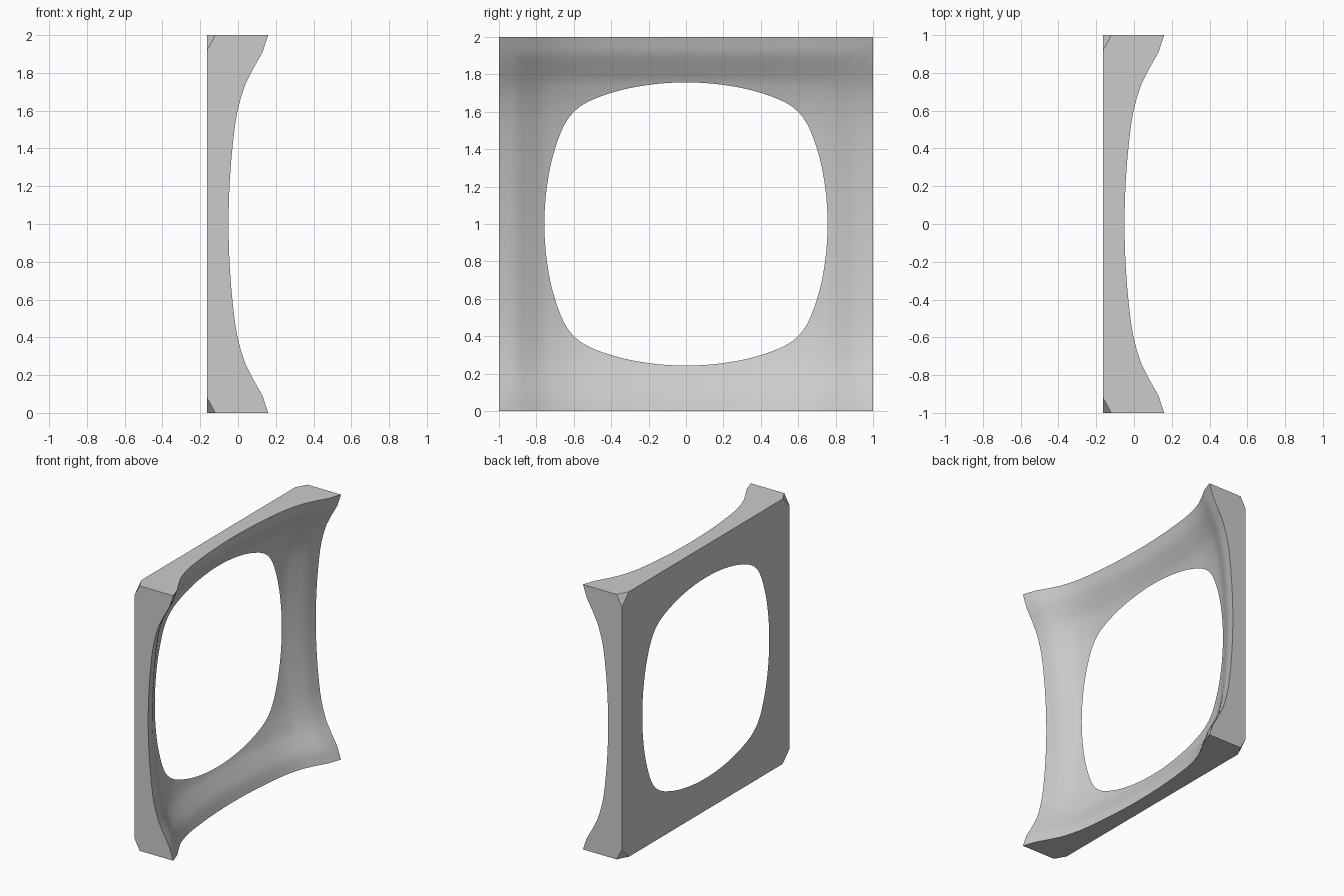
import bpy, bmesh, math
from mathutils import Vector

cube = bpy.data.objects.get("Cube")
if cube:
    bpy.data.objects.remove(cube, do_unlink=True)

BACK = -0.165      # plane of the flat back
RIM_MID = -0.05    # front edge height at the middle of each side
PER_SIDE = 32      # segments along each side
RINGS = 14         # steps from the hole to the outer edge

# Flare profile: distance from the centre line, rise of the surface
PROFILE = [(0, 0), (0.2, 0.005), (0.4, 0.02), (0.6, 0.0475), (0.757, 0.095),
           (0.83, 0.135), (0.91, 0.18), (1, 0.21)]


def slope(i):
    a, b = PROFILE[max(i - 1, 0)], PROFILE[min(i + 1, len(PROFILE) - 1)]
    return 0 if i == 0 else (b[1] - a[1]) / (b[0] - a[0])


def rise(t):
    """Smooth curve through the flare profile."""
    t = min(abs(t), 1)
    i = max(k for k in range(len(PROFILE) - 1) if PROFILE[k][0] <= t)
    (t0, f0), (t1, f1) = PROFILE[i], PROFILE[i + 1]
    h = t1 - t0
    u = (t - t0) / h
    v = 1 - u
    return (f0 * (1 + 2 * u) * v * v + f1 * (3 - 2 * u) * u * u
            + h * u * v * (slope(i) * v - slope(i + 1) * u))


def surface(y, z):
    """The dish is the sum of one flare in each direction."""
    return RIM_MID - rise(1) + rise(y) + rise(z)


def hole_fraction(y, z):
    """How far out along a ray the dish meets the back plane."""
    lo, hi = 0, 1
    for _ in range(40):
        mid = (lo + hi) / 2
        if surface(y * mid, z * mid) < BACK:
            lo = mid
        else:
            hi = mid
    return hi


# Points round the square outline
outline = []
for k in range(4):
    c, s = round(math.cos(k * math.pi / 2)), round(math.sin(k * math.pi / 2))
    for i in range(PER_SIDE):
        t = math.tan((i / PER_SIDE - 0.5) * math.pi / 2)
        outline.append((c - s * t, s + c * t))

# Rings: dish from hole to front edge, then the back outline
bm = bmesh.new()
rings = [[] for _ in range(RINGS + 2)]
for y, z in outline:
    start = hole_fraction(y, z)
    for j in range(RINGS + 1):
        r = start + (1 - start) * j / RINGS
        x = BACK if j == 0 else surface(y * r, z * r)
        rings[j].append(bm.verts.new((x, y * r, z * r + 1)))
    rings[-1].append(bm.verts.new((BACK, y, z + 1)))

# Join the rings into dish, side walls and flat back
n = len(outline)
for j, ring in enumerate(rings):
    nxt = rings[(j + 1) % len(rings)]
    for i in range(n):
        k = (i + 1) % n
        bm.faces.new((ring[i], ring[k], nxt[k], nxt[i]))
bmesh.ops.recalc_face_normals(bm, faces=bm.faces)

# Cut off the four back corners
for sy in (-1, 1):
    for sz in (-1, 1):
        cut = bmesh.ops.bisect_plane(
            bm, geom=bm.verts[:] + bm.edges[:] + bm.faces[:], dist=1e-5,
            plane_co=(BACK + 0.045, sy, 1 + sz),
            plane_no=Vector((-1 / 0.045, sy / 0.083, sz / 0.083)).normalized(),
            clear_outer=True)
        edges = [e for e in cut["geom_cut"] if isinstance(e, bmesh.types.BMEdge)]
        bmesh.ops.edgeloop_fill(bm, edges=edges)
bmesh.ops.recalc_face_normals(bm, faces=bm.faces)

mesh = bpy.data.meshes.new("dished_panel")
bm.to_mesh(mesh)
bm.free()
panel = bpy.data.objects.new("dished_panel", mesh)
bpy.context.collection.objects.link(panel)

# Plain grey material
grey = bpy.data.materials.new("light grey")
grey.use_nodes = True
colour = (0.6, 0.6, 0.6, 1)
grey.diffuse_color = colour
grey.node_tree.nodes["Principled BSDF"].inputs["Base Color"].default_value = colour
mesh.materials.append(grey)

bpy.context.view_layer.objects.active = panel
panel.select_set(True)
bpy.ops.object.shade_smooth_by_angle(angle=math.radians(25))
